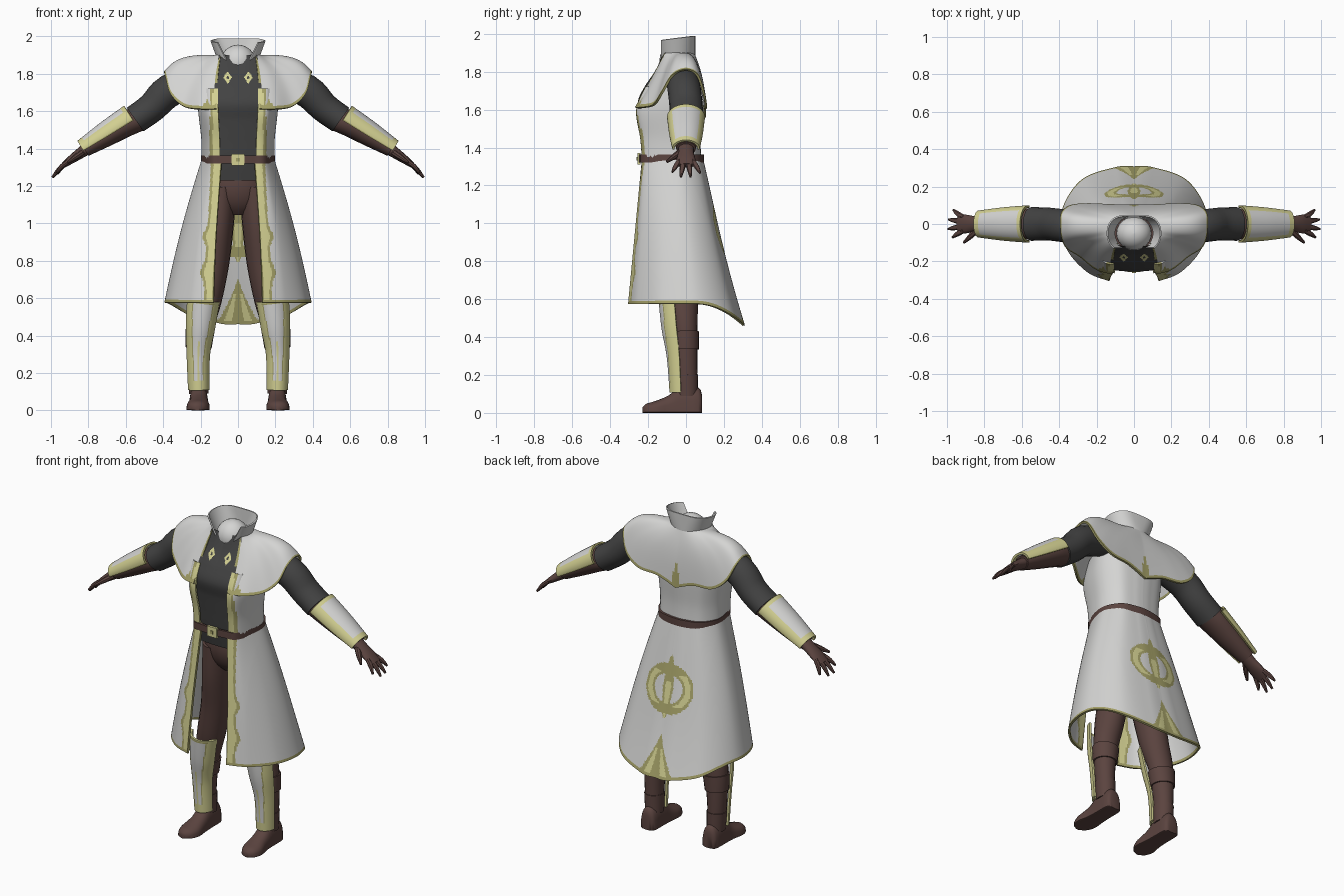
import bpy, bmesh
from math import sin, cos, pi, hypot, exp, radians
from mathutils import Vector

cube = bpy.data.objects.get("Cube")
if cube:
    bpy.data.objects.remove(cube)


def material(name, *rgb):
    m = bpy.data.materials.new(name)
    m.use_nodes = True
    m.diffuse_color = (*rgb, 1)
    node = next(n for n in m.node_tree.nodes if n.type == 'BSDF_PRINCIPLED')
    node.inputs["Base Color"].default_value = (*rgb, 1)
    return m


WHITE = material("white cloth", .66, .66, .65)
OLIVE = material("dark gold trim", .38, .36, .14)
GOLD = material("pale gold trim", .66, .64, .29)
DARK = material("charcoal cloth", .055, .055, .055)
BROWN = material("brown leather", .104, .057, .05)
CLOTH = (WHITE, OLIVE, GOLD)


def spline(pts, t):
    """Smooth curve through points of any size, t from 0 to 1."""
    n = len(pts) - 1
    t = min(max(t, 0), 1) * n
    i = min(int(t), n - 1)
    f = t - i
    a, b, c, d = [Vector(pts[min(max(k, 0), n)]) for k in range(i - 1, i + 3)]
    return (b + (c - a) * (f / 2) + (a * 2 - b * 5 + c * 4 - d) * (f * f / 2)
            + (b * 3 - a - c * 3 + d) * (f ** 3 / 2))


def sheet(name, f, nu, nv, mats, rule=None, thick=0, closed=False, side=1):
    """Grid surface f(u, v); closed wraps u and caps both ends."""
    bm = bmesh.new()
    cols = nu if closed else nu + 1
    rows = []
    for j in range(nv + 1):
        pts = [f(i / nu, j / nv) for i in range(cols)]
        rows.append([bm.verts.new((p[0] * side, p[1], p[2])) for p in pts])
    for j in range(nv):
        for i in range(nu):
            k = (i + 1) % cols
            face = bm.faces.new((rows[j][i], rows[j][k], rows[j + 1][k], rows[j + 1][i]))
            if rule:
                face.material_index = rule((i + .5) / nu, (j + .5) / nv, face.calc_center_median())
    if closed and not thick:
        bm.faces.new(rows[0])
        bm.faces.new(rows[-1])
    bmesh.ops.recalc_face_normals(bm, faces=bm.faces)
    me = bpy.data.meshes.new(name)
    bm.to_mesh(me)
    bm.free()
    for m in mats:
        me.materials.append(m)
    ob = bpy.data.objects.new(name, me)
    bpy.context.collection.objects.link(ob)
    bpy.ops.object.select_all(action='DESELECT')
    ob.select_set(True)
    bpy.context.view_layer.objects.active = ob
    if thick:
        mod = ob.modifiers.new("thickness", 'SOLIDIFY')
        mod.thickness, mod.offset = thick, 0
        bpy.ops.object.modifier_apply(modifier=mod.name)
    bpy.ops.object.shade_smooth_by_angle(angle=radians(40))


def limb(rings, v, theta, grow=0):
    """Point on a tube through rings of (x, y, z, depth radius, width radius)."""
    p = spline(rings, v)
    t = Vector((spline(rings, v + .01) - spline(rings, v - .01))[:3]).normalized()
    y = (Vector((0, 1, 0)) - t * t.y).normalized()
    return Vector(p[:3]) + y * (sin(theta) * (p[3] + grow)) + t.cross(y) * (cos(theta) * (p[4] + grow))


def tube(name, rings, mat, side=1, sides=16, steps=12):
    sheet(name, lambda u, v: limb(rings, v, u * 2 * pi), sides, steps, (mat,), closed=True, side=side)


def shell(name, rings, middle, spread, rule, side):
    """Part-round plate that follows a limb."""
    sheet(name, lambda u, v: limb(rings, v, radians(middle + spread * (2 * u - 1)), .008),
          36, 36, CLOTH, rule, .012, side=side)


def half(u):
    """Mirror u: 0 at either front edge, 1 at the back middle; plus the x sign."""
    return 1 - abs(2 * u - 1), (1 if u < .5 else -1)


# Coat skirt, open at the front
WAIST = [(.085, -.225), (.135, -.212), (.172, -.12), (.18, -.03), (.13, .05), (.05, .075), (0, .08)]
HEM = [(.13, -.3), (.25, -.25), (.36, -.12), (.383, .06), (.28, .23), (.1, .298), (0, .303)]


def skirt(u, v):
    s, sg = half(u)
    a, b = spline(WAIST, s), spline(HEM, s)
    low = .575 - .11 * (max(0, b.y - .05) / .25) ** 2
    p = a.lerp(b, v)
    arc = sin(pi * v)
    return sg * (p.x + .012 * arc * min(1, p.x / .2)), p.y - .05 * arc * max(0, p.y), 1.36 + (low - 1.36) * v


def skirt_paint(u, v, p):
    x, z = abs(p.x), p.z
    if v > .975:
        return 1
    if p.y < 0:  # front borders with two swellings
        d = x - (.085 + .045 * v)
        swell = exp(-((z - .93) / .04) ** 2) + exp(-((z - .74) / .05) ** 2)
        w = .054 + .024 * swell
        return 0 if d > w else 2 if .15 * w < d < .76 * w else 1
    # ring, stem and hem spike at the back
    r = hypot(x, (z - .96) * 1.1)
    stem = .036 * max(0, 1 - abs(z - .97) / .18) ** .5
    if .092 < r < .157:
        return 2 if .108 < r < .142 and abs(z - .96) < .09 else 1
    if x < stem:
        return 2 if x < stem * .55 and z < 1 else 1
    spike = .11 * (max(0, .715 - z) / .24) ** 1.3
    if x < spike:
        return 2 if .3 * spike < x < .7 * spike and z < .62 else 1
    return 0


sheet("coat_skirt", skirt, 220, 100, CLOTH, skirt_paint, .012)

# Coat body: rows of (z, width scale, front y, back y)
BODY = [(1.34, 1, -.228, .075), (1.45, 1.01, -.237, .072), (1.6, 1.1, -.258, .08), (1.72, 1.12, -.21, .075)]


def coat(u, v):
    s, sg = half(u)
    p, (z, w, front, back) = spline(WAIST, s), spline(BODY, v)
    return sg * (p.x * w + .012 * (1 - s)), front + (p.y + .225) / .305 * (back - front), z


sheet("coat_body", coat, 80, 20, CLOTH,
      lambda u, v, p: 0 if p.y > -.1 or abs(p.x) > .148 else 2 if abs(p.x) < .133 else 1, .01)

# Tunic panel with two small chest marks
CHEST = [(1.23, -.195), (1.34, -.215), (1.45, -.228), (1.55, -.24), (1.64, -.254), (1.72, -.22),
         (1.81, -.163), (1.9, -.122)]


def tunic(u, v):
    z, y = spline(CHEST, v)
    x = .27 * (u - .5)
    neckline = .03 * max(0, 1 - abs(x) / .07) * v ** 8
    return x * (1 - .25 * v ** 4), y + .7 * x * x, z - neckline


def tunic_paint(u, v, p):
    dx, dz = abs(abs(p.x) - .055), abs(p.z - 1.78)
    return 1 if dx + dz * .7 < .023 and not (dx < .005 and dz < .009) else 0


sheet("tunic_front", tunic, 60, 120, (DARK, GOLD), tunic_paint)

# Shoulder cape
CAPE = [(.115, -.264, 1.61), (.2, -.24, 1.61), (.29, -.17, 1.625), (.36, -.125, 1.69), (.385, -.07, 1.78),
        (.39, 0, 1.81), (.385, .06, 1.78), (.34, .095, 1.68), (.25, .105, 1.615), (.12, .1, 1.6), (0, .098, 1.555)]


def cape(u, v):
    s, sg = half(u)
    th = .85 + (pi - .85) * s
    a = Vector((.12 * sin(th), -.05 - .09 * cos(th), 1.895))
    b = spline(CAPE, s)
    d = b - a
    p = a + d * v + Vector((d.x * .14, d.y * (.3 * s - .12), .028)) * sin(pi * v)
    return sg * p.x, p.y, p.z


def cape_paint(u, v, p):
    s, x = half(u)[0], abs(p.x)
    spike = p.y > 0 and x < .035 * max(0, v - .6) / .4
    block = p.y < -.18 and x < .12 + .07 * max(0, v - .68) / .3
    return 1 if v > .95 or s < .022 or spike or block else 0


sheet("shoulder_cape", cape, 140, 48, CLOTH, cape_paint, .012)


# Standing collar and neck plug
def collar(u, v):
    s, sg = half(u)
    th = .6 + (pi - .6) * s
    a = Vector((.105 * sin(th), -.05 - .095 * cos(th), 1.87))
    b = Vector((.143 * max(0, sin(th)) ** .5, -.05 - .095 * cos(th), 1.965 + .012 * (1 - cos(th))))
    p = a.lerp(b, v)
    return sg * p.x, p.y, p.z


sheet("collar", collar, 40, 6, (WHITE,), thick=.008)
sheet("neck", lambda u, v: (.095 * sin(pi * v + .01) * cos(2 * pi * u), -.05 + .09 * sin(pi * v + .01) * sin(2 * pi * u),
                            1.86 + .095 * cos(pi * v + .01)), 24, 12, (WHITE,), closed=True)

# Belt and buckle
LOOP = [(0, -.235)] + WAIST


def belt(u, v):
    s, sg = half(u)
    p = spline(LOOP, s)
    return sg * p.x * 1.04, -.07 + (p.y + .07) * 1.06, 1.32 + .042 * v


sheet("belt", belt, 64, 1, (BROWN,), thick=.014, closed=True)
for name, y, w, mat in (("buckle", -.248, .068, GOLD), ("buckle_plate", -.253, .02, OLIVE)):
    bpy.ops.mesh.primitive_cube_add(size=1, location=(0, y, 1.34))
    ob = bpy.context.object
    ob.name = name
    ob.scale = (w, .016, w * .9)
    ob.data.materials.append(mat)

# Trousers seat
tube("trouser_seat", [(0, -.06, 1.32, .12, .14), (0, -.06, 1.2, .128, .165), (0, -.055, 1.11, .105, .14),
                      (0, -.05, 1.05, .06, .06)], BROWN, sides=24)

SLEEVE = [(.2, -.02, 1.77, .09, .08), (.365, -.01, 1.71, .088, .088), (.46, 0, 1.62, .088, .08), (.55, 0, 1.555, .09, .077)]
FOREARM = [(.53, 0, 1.56, .078, .068), (.6, 0, 1.53, .084, .068), (.7, 0, 1.47, .072, .058), (.82, 0, 1.395, .052, .04)]
BRACER = [(.565, 0, 1.56, .086, .068), (.7, 0, 1.475, .075, .058), (.83, 0, 1.395, .058, .04)]
PALM = [(.79, 0, 1.412, .042, .035), (.85, 0, 1.37, .042, .028), (.9, 0, 1.335, .05, .021), (.94, 0, 1.305, .045, .013)]
FINGERS = [(-.035, .97, -.072, 1.27), (-.012, .993, -.027, 1.245), (.012, .99, .024, 1.245), (.035, .965, .075, 1.265)]
LEG = [(.085, -.06, 1.2, .12, .08), (.1, -.05, 1, .115, .078), (.125, -.03, .8, .1, .08), (.165, -.02, .6, .085, .08),
       (.2, -.005, .45, .066, .072), (.213, 0, .27, .06, .056), (.21, .005, .09, .053, .048)]
GREAVE = [(.185, -.045, .59, .085, .075), (.2, -.035, .45, .08, .066), (.212, -.022, .3, .066, .05), (.21, -.015, .11, .058, .044)]
FOOT = [(.085, .03, .08), (.065, .048, .125), (-.03, .05, .13), (-.09, .053, .085), (-.16, .062, .055), (-.21, .045, .04), (-.23, .015, .02)]


def foot(u, v):
    y, w, h = spline(FOOT, v)
    th = 2 * pi * u
    return .21 + w * cos(th) + .06 * max(0, -y - .1), y, h * max(0, sin(th)) ** .6 + .004 * sin(th) + .004


def bracer_paint(u, v, p):
    return 0 if .24 < u < .76 and .12 < v < .87 else 1 if u < .04 or u > .96 or v < .04 else 2


def greave_paint(u, v, p):
    off = abs(u - .5)
    width = .24 - .13 * v
    if off < width and .06 < v < .88:
        return 2 if v > .5 and off < .035 else 0
    return 1 if off < width + .03 and .04 < v < .9 else 2


for side, label in ((1, "left"), (-1, "right")):
    # Arm, bracer and hand
    tube(label + "_sleeve", SLEEVE, DARK, side, 20)
    tube(label + "_forearm", FOREARM, BROWN, side)
    shell(label + "_bracer", BRACER, 0, 98, bracer_paint, side)
    tube(label + "_palm", PALM, BROWN, side)
    for i, (y, tx, ty, tz) in enumerate(FINGERS):
        tube(f"{label}_finger_{i + 1}", [(.91, y, 1.33, .014, .013), ((.92 + tx) / 2, (y + ty) / 2, tz / 2 + .667, .014, .012),
                                         (tx, ty, tz, .006, .006)], BROWN, side, 8, 6)
    tube(label + "_thumb", [(.83, -.02, 1.38, .02, .018), (.87, -.062, 1.353, .016, .015), (.91, -.1, 1.325, .007, .007)],
         BROWN, side, 8, 6)
    # Leg, boot cuffs, greave and foot
    tube(label + "_leg", LEG, BROWN, side, 20, 30)
    for name, top, low, grow in (("upper", .69, .775, .008), ("lower", .89, 1, .004)):
        sheet(f"{label}_{name}_cuff", lambda u, v: limb(LEG, top + (low - top) * v, 2 * pi * u, grow),
              20, 4, (BROWN,), closed=True, side=side)
    shell(label + "_greave", GREAVE, -90, 80, greave_paint, side)
    sheet(label + "_foot", foot, 24, 18, (BROWN,), closed=True, side=side)
